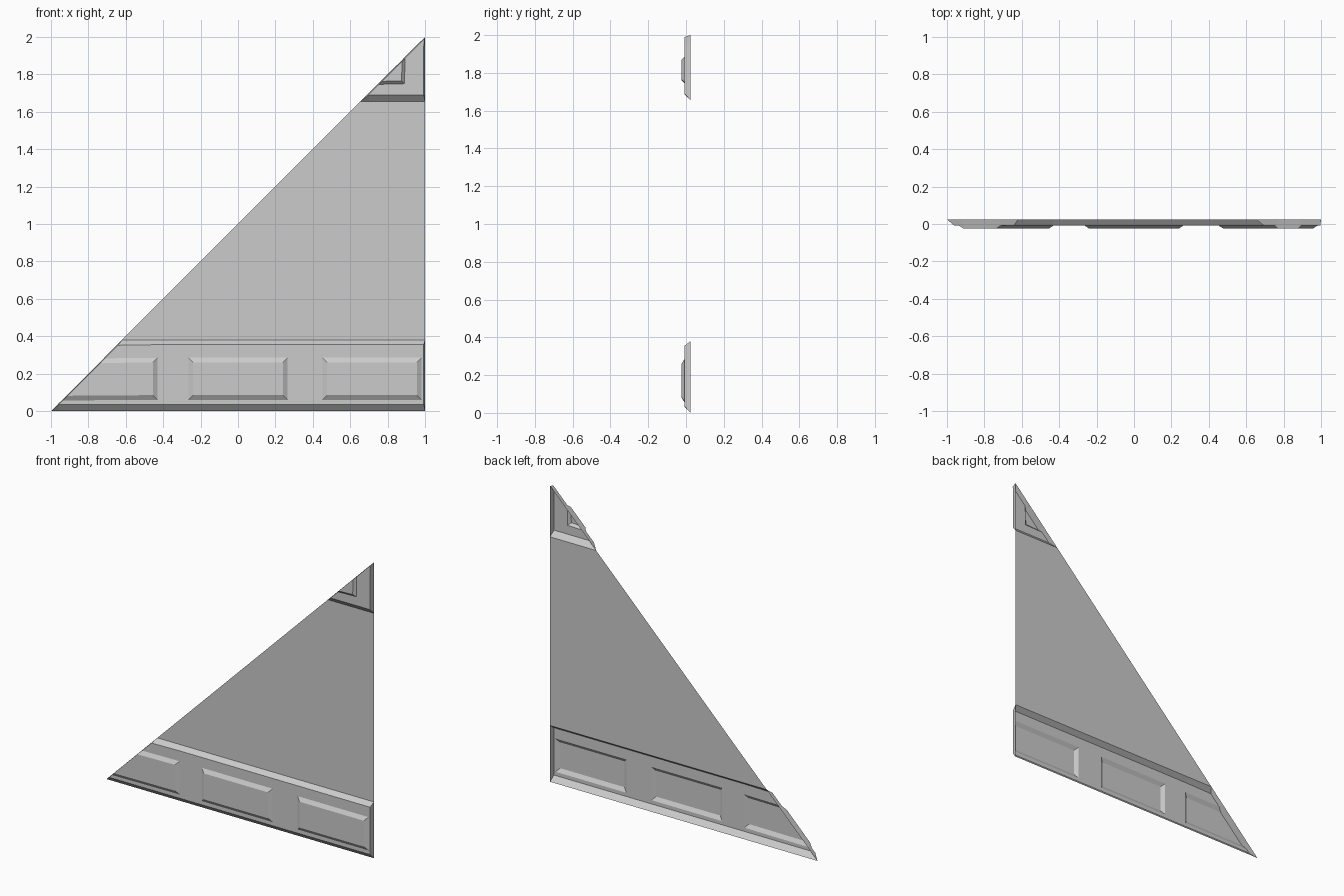
import bpy
import bmesh
from mathutils import Vector

cube = bpy.data.objects.get("Cube")
if cube:
    bpy.data.objects.remove(cube)

BACK, FACE = 0.024, -0.008      # depth of the plain sheet and of the trim face
RAISE = 0.016                   # extra height of the panels
TAPER = 0.007                   # slight draft on the closed trim ends

grey = bpy.data.materials.new("wall_grey")
grey.use_nodes = True
grey.diffuse_color = (0.6, 0.6, 0.6, 1)
grey.node_tree.nodes["Principled BSDF"].inputs["Base Color"].default_value = (0.6, 0.6, 0.6, 1)


def cut(bm, co, no):
    bmesh.ops.bisect_plane(bm, geom=bm.verts[:] + bm.edges[:] + bm.faces[:],
                           plane_co=co, plane_no=no, dist=1e-5)


def slope_band(name, profile, panels=(), bevel=0.025):
    """Horizontal band of the triangle; profile lists (height, depth)."""
    bm = bmesh.new()
    rows = [(bm.verts.new((z - 1, y, z)), bm.verts.new((1, y, z))) for z, y in profile]
    for (a, b), (c, d) in zip(rows, rows[1:]):
        bm.faces.new((a, b, d, c))
    bmesh.ops.remove_doubles(bm, verts=bm.verts[:], dist=1e-5)

    # Raised panels with bevelled rims, cut off by the sloping edge
    for x0, x1, z0, z1 in panels:
        for x in (x0, x1):
            cut(bm, (x, 0, 0), (1, 0, 0))
        for z in (z0, z1):
            cut(bm, (0, 0, z), (0, 0, 1))
    for x0, x1, z0, z1 in panels:
        inside = []
        for f in bm.faces:
            c = f.calc_center_median()
            if x0 < c.x < x1 and z0 < c.z < z1:
                inside.append(f)
        bmesh.ops.inset_region(bm, faces=inside, thickness=bevel, depth=RAISE,
                               use_boundary=False, use_even_offset=True)

    # Close the sloping and upright ends back to the sheet; the back stays open
    def at_end(v):
        return v.co.x > 0.999, v.co.x - v.co.z < -0.999

    rim = [e for e in bm.edges if e.is_boundary
           and min(v.co.y for v in e.verts) < BACK - 0.001
           and any(all(s) for s in zip(*(at_end(v) for v in e.verts)))]
    if rim:
        front = {v for e in rim for v in e.verts if v.co.y < BACK - 0.001}
        new = bmesh.ops.extrude_edge_only(bm, edges=rim)["geom"]
        for v in new:
            if isinstance(v, bmesh.types.BMVert):
                v.co.y = BACK
        for v in front:
            upright, sloping = at_end(v)
            v.co += Vector((-TAPER * upright + TAPER * sloping / 2, 0,
                            -TAPER * sloping / 2 - TAPER * (upright and sloping)))
        bmesh.ops.remove_doubles(bm, verts=bm.verts[:], dist=1e-4)
    bmesh.ops.recalc_face_normals(bm, faces=bm.faces[:])
    if max(bm.faces, key=lambda f: f.calc_area()).normal.y > 0:
        bmesh.ops.reverse_faces(bm, faces=bm.faces[:])

    mesh = bpy.data.meshes.new(name)
    bm.to_mesh(mesh)
    bm.free()
    mesh.materials.append(grey)
    bpy.context.collection.objects.link(bpy.data.objects.new(name, mesh))


# Skirting trim with three evenly spaced panels
slope_band("lower_trim", [(0, BACK), (0.035, FACE), (0.355, FACE), (0.38, BACK)],
           [(x - 0.265, x + 0.265, 0.06, 0.285) for x in (-0.695, 0, 0.717)])

# Plain sheet between the trims
slope_band("wall_sheet", [(0.38, BACK), (1.655, BACK)])

# Peak trim with one corner panel
slope_band("upper_trim", [(1.655, BACK), (1.69, FACE), (2, FACE)],
           [(0.7, 0.89, 1.75, 1.95)], bevel=0.016)
